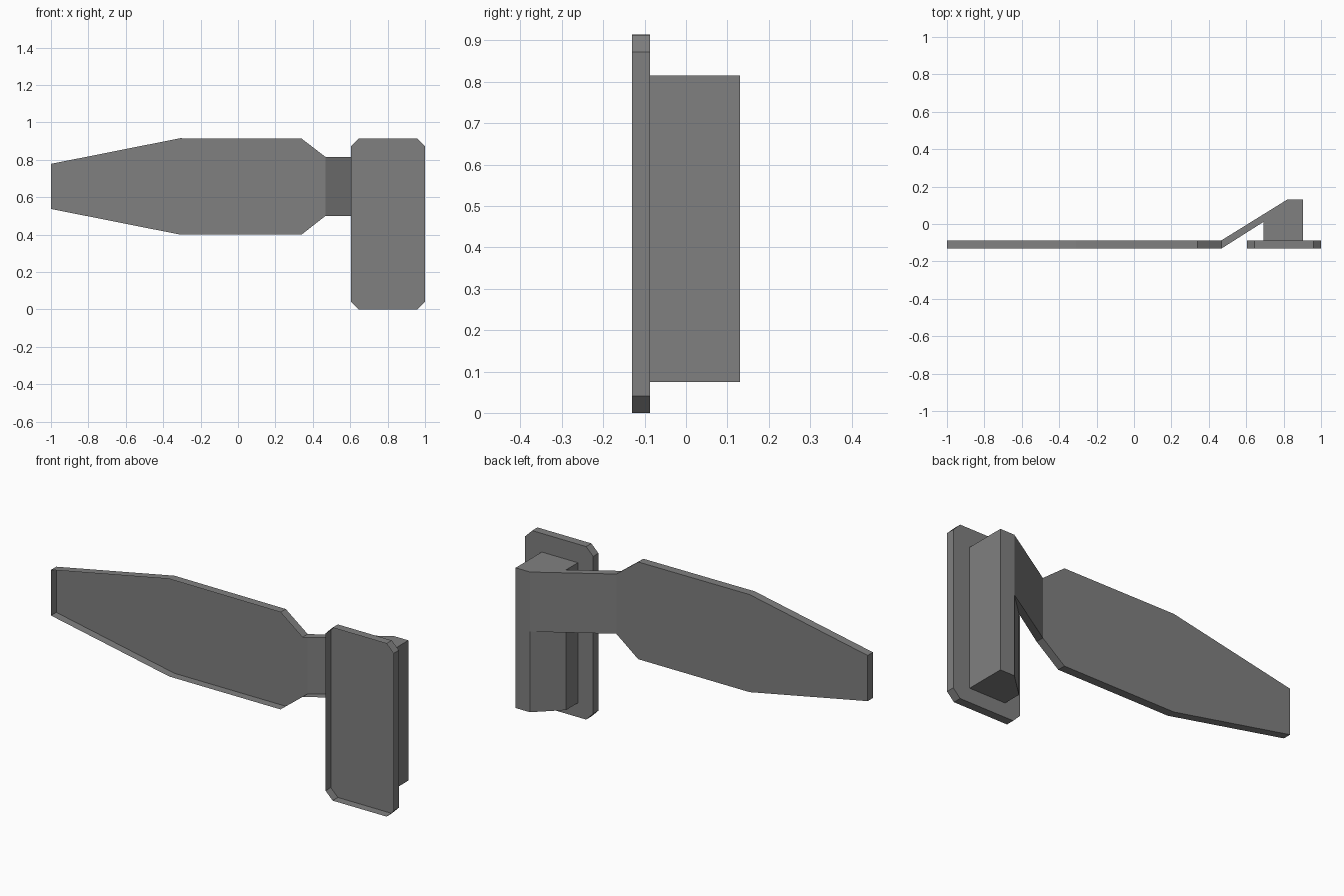
import bpy, bmesh
from mathutils import Vector

if "Cube" in bpy.data.objects:
    bpy.data.objects.remove(bpy.data.objects["Cube"])

grey = bpy.data.materials.new("mid_grey")
grey.diffuse_color = (0.216, 0.216, 0.216, 1)
grey.use_nodes = True
grey.node_tree.nodes["Principled BSDF"].inputs["Base Color"].default_value = grey.diffuse_color

FRONT, BACK = -0.131, -0.087   # depth of the thin pressed-sheet parts


def loft(name, sections, open_side):
    """Closed skin through matching sections, then remove the open faces."""
    bm = bmesh.new()
    rings = [[bm.verts.new(p) for p in s] for s in sections]
    n = len(rings[0])
    for a, b in zip(rings, rings[1:]):
        for i in range(n):
            j = (i + 1) % n
            bm.faces.new((a[i], a[j], b[j], b[i]))
    bm.faces.new(rings[0])
    bm.faces.new(rings[-1])
    bmesh.ops.recalc_face_normals(bm, faces=bm.faces[:])
    bm.normal_update()
    bmesh.ops.delete(bm, geom=[f for f in bm.faces if open_side(f)],
                     context='FACES')
    me = bpy.data.meshes.new(name)
    bm.to_mesh(me)
    bm.free()
    me.materials.append(grey)
    ob = bpy.data.objects.new(name, me)
    bpy.context.collection.objects.link(ob)
    return ob


def faces_front(f):
    return f.normal.y < -0.5


# Mounting plate: chamfered rectangle, hollow at the front
x0, x1, z0, z1, c = 0.603, 1.0, 0.0, 0.913, 0.041
outline = [(x0 + c, z0), (x1 - c, z0), (x1, z0 + c), (x1, z1 - c),
           (x1 - c, z1), (x0 + c, z1), (x0, z1 - c), (x0, z0 + c)]
loft("mounting_plate", [[(x, y, z) for x, z in outline] for y in (FRONT, BACK)],
     faces_front)

# Block behind the plate: five-sided column, open against the plate
profile = [(0.692, BACK), (0.903, BACK), (0.903, 0.131),
           (0.82, 0.131), (0.692, 0.011)]
loft("hinge_block", [[(x, y, z) for x, y in profile] for z in (0.075, 0.815)],
     faces_front)

# Strap arm: tapered blade, narrow neck and slanted arm, hollow at the front
# (front x, back x, front y, back y, low z, high z)
stations = [(-1.0, -1.0, FRONT, BACK, 0.537, 0.778),
            (-0.31, -0.31, FRONT, BACK, 0.4, 0.915),
            (0.34, 0.34, FRONT, BACK, 0.4, 0.913),
            (0.468, 0.468, FRONT, BACK, 0.5, 0.815),
            (0.692, 0.82, 0.011, 0.131, 0.5, 0.815)]
loft("strap_arm", [[(xf, yf, lo), (xb, yb, lo), (xb, yb, hi), (xf, yf, hi)]
                   for xf, xb, yf, yb, lo, hi in stations],
     lambda f: faces_front(f) or f.calc_center_median().x > 0.7)
